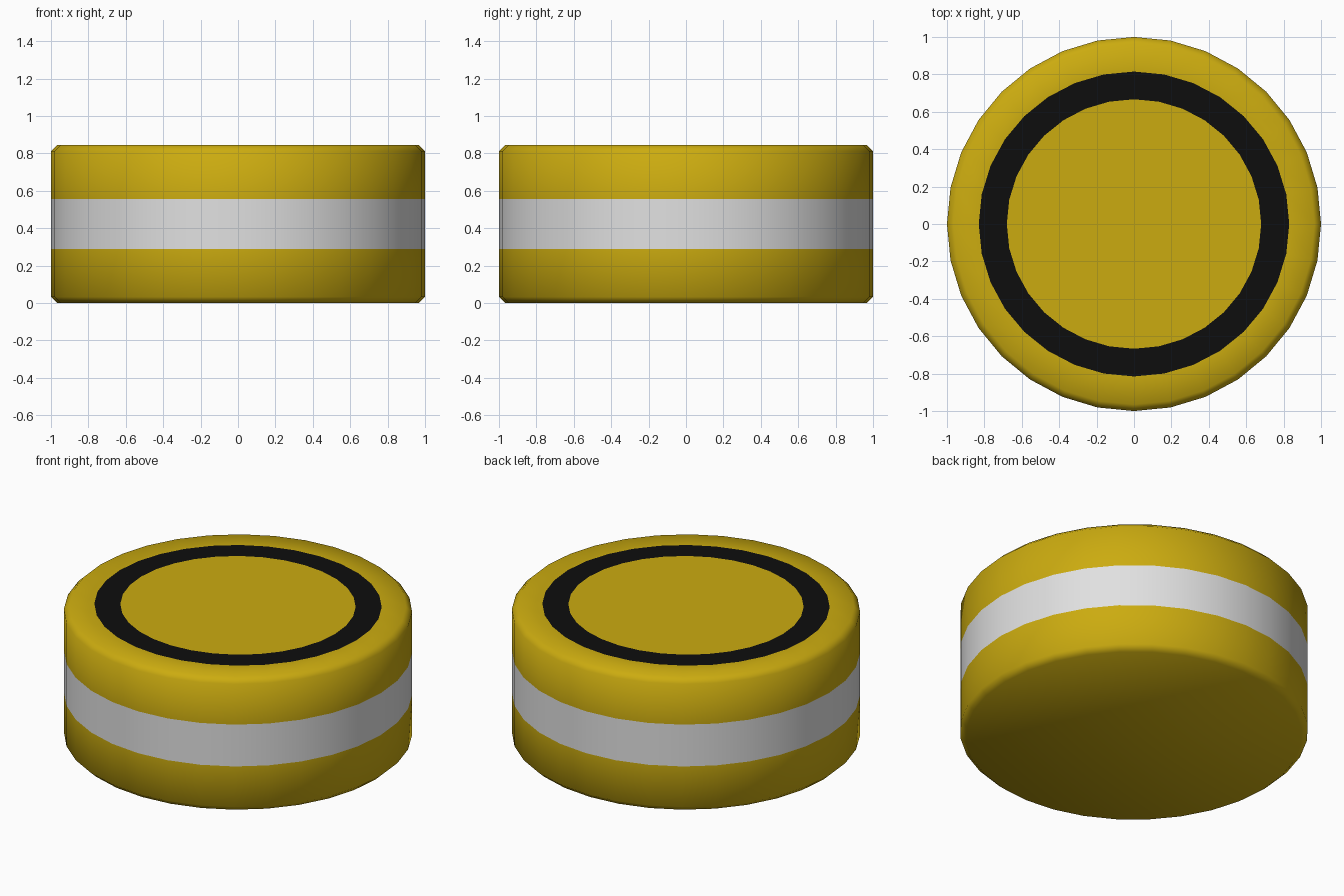
import bpy, bmesh, math

if "Cube" in bpy.data.objects:
    bpy.data.objects.remove(bpy.data.objects["Cube"])

SIDES = 32

def material(name, rgb):
    m = bpy.data.materials.new(name)
    m.diffuse_color = (*rgb, 1)
    m.use_nodes = True
    m.node_tree.nodes["Principled BSDF"].inputs["Base Color"].default_value = m.diffuse_color
    return m

yellow = material("yellow", (0.60, 0.41, 0.005))
white = material("white", (0.75, 0.75, 0.75))
black = material("black", (0.004, 0.004, 0.004))

# Profile from bottom to top: x radius, y radius, z, colour of the strip above
profile = [
    (0.965, 0.965, 0.0, 0), (1, 1, 0.033, 0), (1, 1, 0.29, 1),
    (1, 1, 0.555, 0), (1, 1, 0.812, 0), (0.965, 0.965, 0.845, 0),
    (0.83, 0.815, 0.845, 2), (0.68, 0.667, 0.845, 0),
]

bm = bmesh.new()
rings = []
for rx, ry, z, _ in profile:
    angles = [2 * math.pi * i / SIDES for i in range(SIDES)]
    rings.append([bm.verts.new((rx * math.cos(a), ry * math.sin(a), z)) for a in angles])

# Side, bevels and top ring
for k in range(len(rings) - 1):
    for i in range(SIDES):
        j = (i + 1) % SIDES
        f = bm.faces.new((rings[k][i], rings[k][j], rings[k + 1][j], rings[k + 1][i]))
        f.material_index = profile[k][3]

# Flat bottom and top centre
bm.faces.new(rings[0][::-1])
bm.faces.new(rings[-1])
for f in bm.faces:
    f.smooth = True

mesh = bpy.data.meshes.new("round_puck")
bm.to_mesh(mesh)
bm.free()
for m in (yellow, white, black):
    mesh.materials.append(m)
bpy.context.collection.objects.link(bpy.data.objects.new("round_puck", mesh))
